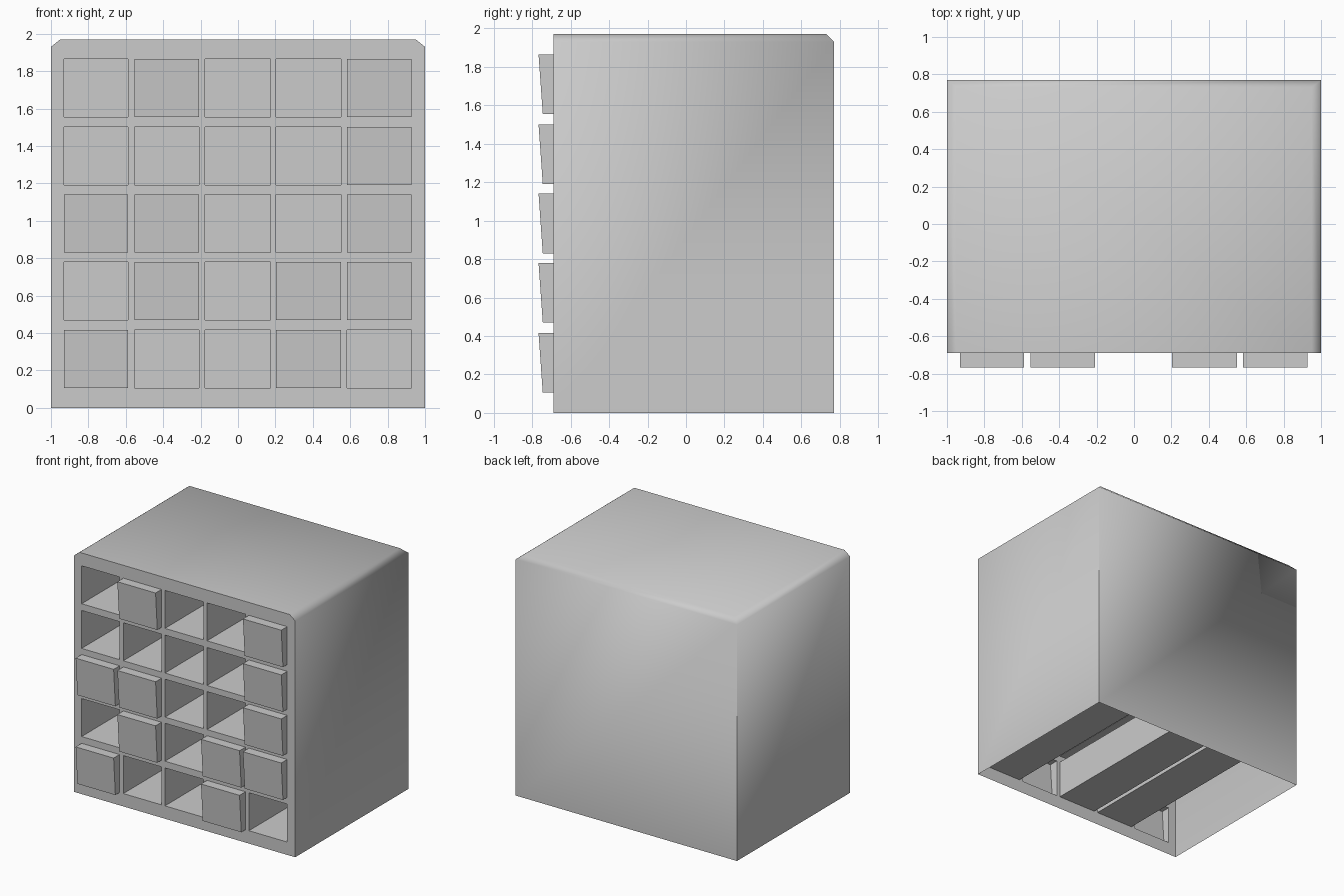
import bpy, bmesh, math

if "Cube" in bpy.data.objects:
    bpy.data.objects.remove(bpy.data.objects["Cube"])

FRONT, BACK, TOP, SHOULDER = -0.69, 0.77, 1.97, 1.93
COLS = [(-0.93, -0.587), (-0.553, -0.208), (-0.177, 0.173), (0.203, 0.551), (0.582, 0.928)]
ROWS = [(0.105, 0.415), (0.47, 0.78), (0.83, 1.14), (1.19, 1.50), (1.555, 1.865)]
# columns holding a closed drawer, from the bottom row up; the rest are empty slots
DRAWERS = [{0, 3}, {1, 3, 4}, {0, 1, 4}, {4}, {1, 4}]
SLOT_BACK = 0.70

bm = bmesh.new()


def face(*pts):
    return bm.faces.new([bm.verts.new(p) for p in pts])


def opening(x0, x1, z0, z1, y_bottom, y_top):
    """Four walls and an end panel, pushed in or pulled out of the front."""
    rim = [(x0, FRONT, z0), (x1, FRONT, z0), (x1, FRONT, z1), (x0, FRONT, z1)]
    end = [(x0, y_bottom, z0), (x1, y_bottom, z0), (x1, y_top, z1), (x0, y_top, z1)]
    face(*end)
    for i in range(4):
        j = (i + 1) % 4
        face(rim[i], rim[j], end[j], end[i])


# front frame with its grid of openings
xs = [-1] + [x for c in COLS for x in c] + [1]
zs = [0] + [z for r in ROWS for z in r]
for i in range(len(xs) - 1):
    for k in range(len(zs) - 1):
        x0, x1, z0, z1 = xs[i], xs[i + 1], zs[k], zs[k + 1]
        if i % 2 and k % 2 == 1:
            if i // 2 in DRAWERS[k // 2]:
                opening(x0, x1, z0, z1, -0.745, -0.767)
            else:
                opening(x0, x1, z0, z1, SLOT_BACK, SLOT_BACK)
        else:
            face((x0, FRONT, z0), (x1, FRONT, z0), (x1, FRONT, z1), (x0, FRONT, z1))
face(*[(x, FRONT, zs[-1]) for x in xs], (1, FRONT, SHOULDER), (0.95, FRONT, TOP),
     (-0.95, FRONT, TOP), (-1, FRONT, SHOULDER))

# sides, back and bevelled top; the underside stays open
ring = [(-1, FRONT), (-1, BACK), (1, BACK), (1, FRONT)]
inner = [(-0.95, FRONT), (-0.95, 0.73), (0.95, 0.73), (0.95, FRONT)]
for i in range(3):
    a, b, c, d = ring[i], ring[i + 1], inner[i + 1], inner[i]
    face((*b, 0), (*a, 0), (*a, SHOULDER), (*b, SHOULDER))
    face((*b, SHOULDER), (*a, SHOULDER), (*d, TOP), (*c, TOP))
face(*[(*p, TOP) for p in reversed(inner)])

bmesh.ops.remove_doubles(bm, verts=bm.verts, dist=0.0005)
bmesh.ops.recalc_face_normals(bm, faces=bm.faces)
mesh = bpy.data.meshes.new("drawer_cabinet")
bm.to_mesh(mesh)
bm.free()
cabinet = bpy.data.objects.new("drawer_cabinet", mesh)
bpy.context.collection.objects.link(cabinet)
bpy.context.view_layer.objects.active = cabinet
cabinet.select_set(True)
bpy.ops.object.shade_smooth_by_angle(angle=math.radians(60))
